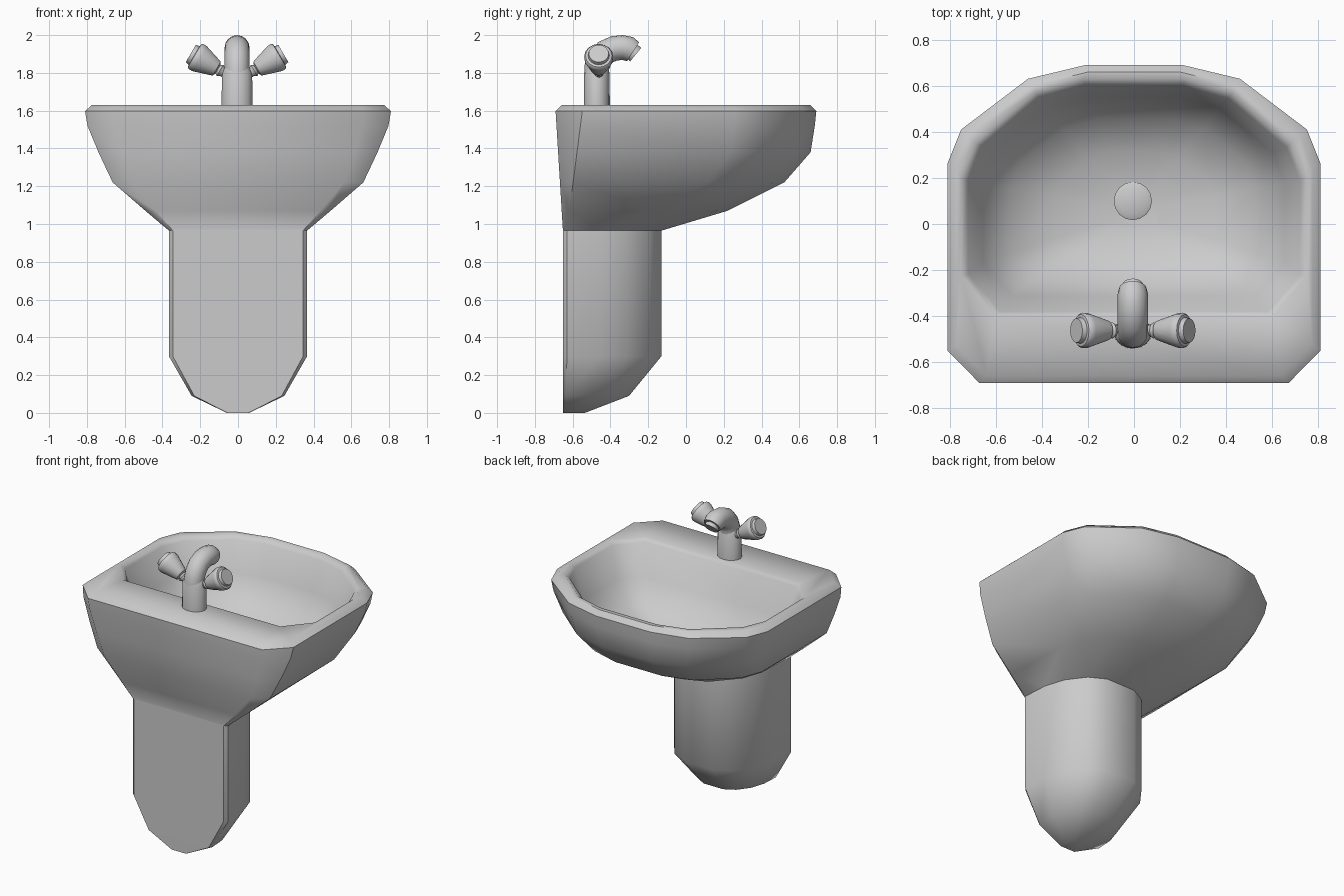
import bpy, bmesh, math
from mathutils import Vector

if "Cube" in bpy.data.objects:
    bpy.data.objects.remove(bpy.data.objects["Cube"])


def loft(name, rings, cap_start=True, cap_end=True, angle=40):
    """Skin a list of equal-length point rings."""
    bm = bmesh.new()
    vs = [[bm.verts.new(p) for p in ring] for ring in rings]
    n = len(vs[0])
    for a, b in zip(vs, vs[1:]):
        for i in range(n):
            j = (i + 1) % n
            bm.faces.new((a[i], a[j], b[j], b[i]))
    if cap_start:
        bm.faces.new(vs[0])
    if cap_end:
        bm.faces.new(vs[-1])
    bmesh.ops.recalc_face_normals(bm, faces=bm.faces)
    me = bpy.data.meshes.new(name)
    bm.to_mesh(me)
    bm.free()
    ob = bpy.data.objects.new(name, me)
    bpy.context.collection.objects.link(ob)
    bpy.ops.object.select_all(action='DESELECT')
    ob.select_set(True)
    bpy.context.view_layer.objects.active = ob
    bpy.ops.object.shade_smooth_by_angle(angle=math.radians(angle))
    return ob


def sweep(name, stations, side, squash=1.0, n=16):
    """Round section along (point, radius) stations; side is normal to the path plane."""
    pts = [Vector(p) for p, r in stations]
    side, rings = Vector(side), []
    for i, (p, (_, r)) in enumerate(zip(pts, stations)):
        t = (pts[min(i + 1, len(pts) - 1)] - pts[max(i - 1, 0)]).normalized()
        up = t.cross(side)
        rings.append([p + side * (r * math.cos(a)) + up * (r * squash * math.sin(a))
                      for a in (2 * math.pi * k / n for k in range(n))])
    return loft(name, rings)


def mirrored(half, z):
    """Complete a right-half outline (front to back) across x = 0."""
    return [(x, y, z) for x, y in half] + [(-x, y, z) for x, y in reversed(half)]


# Right-half outlines, matching point for point
RIM = [(.21, .69), (.46, .63), (.75, .41), (.81, .26), (.81, -.55), (.67, -.69)]
BOWL = [(.21, .60), (.41, .545), (.66, .335), (.72, .19), (.72, -.22), (.58, -.39)]
FOOT = [(.11, -.13), (.22, -.19), (.31, -.31), (.355, -.45), (.366, -.63), (.345, -.652)]


def outer(z, fx, fy):
    fb = (z - .97) / .62
    out = []
    for i, (r, f) in enumerate(zip(RIM, FOOT)):
        k = fy if i < 4 else fb
        out.append((f[0] + (r[0] - f[0]) * fx, f[1] + (r[1] - f[1]) * k))
    return mirrored(out, z)


def inner(z, s, back):
    """Bowl ring: front and sides shrink by s, the gentler back wall by back."""
    return mirrored([(x * s, .05 + (y - .05) * (s if y > 0 else back)) for x, y in BOWL], z)


# Basin: outer shell, rim and bowl in one skin
basin = [outer(z, fx, fy) for z, fx, fy in
         [(.965, 0, 0), (1.07, .28, .427), (1.22, .67, .793), (1.38, .84, .963),
          (1.52, .97, .99), (1.597, 1, 1)]]
basin.append(mirrored([(x * .955, y * .955) for x, y in RIM], 1.63))
basin.append(mirrored([(x * 1.04, y * 1.05 if y > 0 else y * 1.02) for x, y in BOWL], 1.63))
basin += [inner(z, s, b) for z, s, b in
          [(1.605, 1, .98), (1.40, .91, .82), (1.26, .74, .65),
           (1.17, .48, .42), (1.14, .15, .15)]]
loft("basin", basin, cap_start=False, angle=45)

# Pedestal: straight column tapering to a small foot against the wall
pedestal = [mirrored([(x * sx, -.65 + (y + .65) * sy) for x, y in FOOT], z)
            for z, sx, sy in [(.97, 1, 1), (.30, 1, 1), (.09, .67, .67), (0, .16, .22)]]
loft("pedestal", pedestal, cap_start=False)

# Drain plug
sweep("drain_plug", [((-.005, .1, 1.12), .083), ((-.005, .1, 1.155), .083),
                     ((-.005, .1, 1.165), .06)], (1, 0, 0))

# Tap body
Y = -.472
sweep("tap_body", [((-.005, Y, 1.62), .082), ((-.005, Y, 1.80), .08),
                   ((-.005, Y, 1.83), .066)], (1, 0, 0), squash=.84)

# Curved spout with its nozzle
spout = [(Y, 1.78), (Y, 1.83), (-.455, 1.875), (-.425, 1.91),
         (-.38, 1.93), (-.335, 1.934), (-.305, 1.928), (-.28, 1.912)]
sweep("spout", [((-.005, y, z), .066 if y < -.29 else .06) for y, z in spout], (1, 0, 0))
sweep("spout_nozzle", [((-.005, -.30, 1.925), .046), ((-.005, -.266, 1.897), .046)], (1, 0, 0))

# Turning handles, one each side: stem, collar, flared grip and end cap
profile = [(0, .025), (.04, .025), (.055, .035), (.068, .025), (.075, .042), (.085, .046),
           (.18, .076), (.203, .077), (.212, .07), (.214, .057), (.235, .053)]
for sign, label in ((1, "right"), (-1, "left")):
    st = [((-.005 + sign * (.043 + d * .86), Y + .01, 1.785 + d * .5), r) for d, r in profile]
    sweep("handle_" + label, st, (0, 1, 0))
